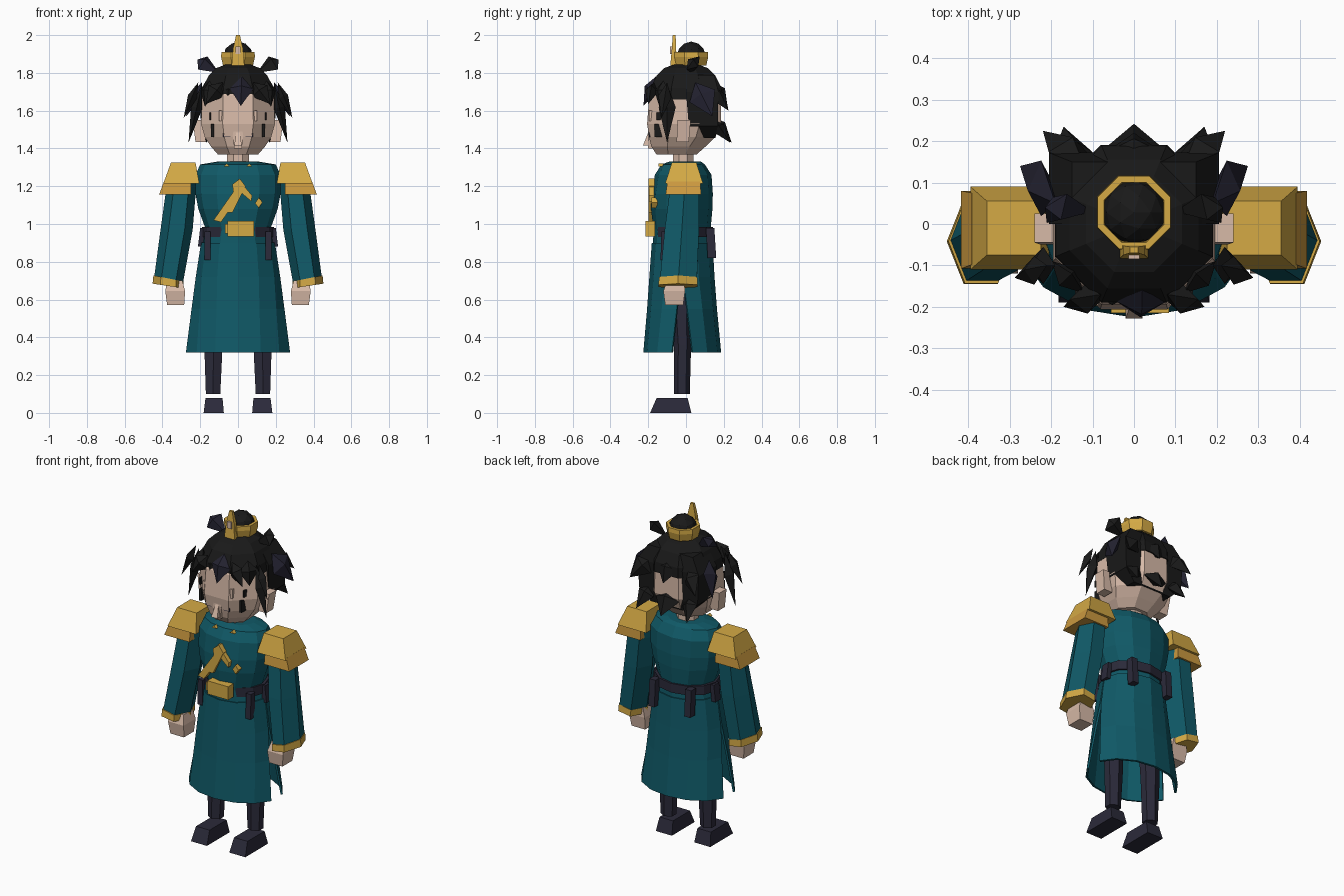
import bpy, bmesh
from math import sin, cos, pi, radians
from mathutils import Vector

cube = bpy.data.objects.get("Cube")
if cube:
    bpy.data.objects.remove(cube)


def material(name, r, g, b):
    m = bpy.data.materials.new(name)
    m.use_nodes = True
    m.diffuse_color = (r, g, b, 1)
    m.node_tree.nodes["Principled BSDF"].inputs["Base Color"].default_value = (r, g, b, 1)
    return m


TEAL = material("teal cloth", .005, .10, .135)
GOLD = material("gold", .66, .40, .06)
AMBER = material("amber gold", .60, .32, .05)
SKIN = material("skin", .68, .49, .39)
HAIR = material("black hair", .010, .010, .010)
TUFT = material("navy hair", .017, .016, .030)
NAVY = material("navy cloth", .024, .023, .042)


def mesh(name, verts, faces, mat):
    me = bpy.data.meshes.new(name)
    me.from_pydata([tuple(v) for v in verts], [], faces)
    bm = bmesh.new()
    bm.from_mesh(me)
    bmesh.ops.recalc_face_normals(bm, faces=bm.faces[:])
    bm.to_mesh(me)
    bm.free()
    me.materials.append(mat)
    ob = bpy.data.objects.new(name, me)
    bpy.context.collection.objects.link(ob)
    return ob


def loft(name, rings, mat, closed=True):
    """Skin a list of point rings; closed lofts are capped at both ends."""
    n = len(rings[0])
    verts = [p for r in rings for p in r]
    faces = [(k*n + i, k*n + (i+1) % n, (k+1)*n + (i+1) % n, (k+1)*n + i)
             for k in range(len(rings) - 1) for i in range(n if closed else n - 1)]
    if closed:
        faces += [tuple(range(n)), tuple(range((len(rings)-1)*n, len(rings)*n))]
    return mesh(name, verts, faces, mat)


def ring(n, cx, cy, z, rx, ry, phase=0.0, tilt=0.0):
    pts = []
    for i in range(n):
        a = 2*pi*i/n + phase
        x = rx*cos(a)
        pts.append((cx + x, cy + ry*sin(a), z + tilt*x))
    return pts


def rect(x0, x1, y0, y1, z):
    return [(x0, y0, z), (x1, y0, z), (x1, y1, z), (x0, y1, z)]


def box(name, x0, x1, y0, y1, z0, z1, mat):
    return loft(name, [rect(x0, x1, y0, y1, z0), rect(x0, x1, y0, y1, z1)], mat)


def tuft(name, root, tip, width, thick, out, mat, belly=.4):
    """Four-sided lock of hair: widest at the belly, flattened along 'out'."""
    a, b = Vector(root), Vector(tip)
    d = (b - a).normalized()
    side = d.cross(Vector(out)).normalized()
    up = side.cross(d)
    c = a.lerp(b, belly)
    v = [a, b, c + side*width, c + up*thick, c - side*width, c - up*thick]
    f = [(e, 2 + i, 2 + (i+1) % 4) for e in (0, 1) for i in range(4)]
    return mesh(name, v, f, mat)


def plate(name, pts, y0, y1, mat):
    return loft(name, [[(x, y0, z) for x, z in pts], [(x, y1, z) for x, z in pts]], mat)


def body_ring(z, rx, yf, yb):
    return ring(12, 0, (yf + yb)/2, z, rx, (yb - yf)/2)


# Coat bodice
loft("coat_bodice", [body_ring(*r) for r in (
    (.88, .19, -.175, .135), (.97, .17, -.172, .13), (1.08, .21, -.185, .14),
    (1.16, .225, -.182, .142), (1.26, .225, -.165, .135),
    (1.315, .20, -.13, .10), (1.33, .11, -.09, .08))], TEAL)

# Coat skirt: front and back panels with open side slits
SKIRT = ((.90, .19, -.175, .135, 0), (.72, .218, -.188, .145, .02),
         (.55, .243, -.20, .158, .14), (.32, .28, -.22, .18, .26))
for name, start in (("skirt_back", 0), ("skirt_front", pi)):
    rows = []
    for z, rx, yf, yb, gap in SKIRT:
        angles = [start + gap + (pi - 2*gap)*i/6 for i in range(7)]
        rows.append([(rx*cos(a), (yf+yb)/2 + (yb-yf)/2*sin(a), z) for a in angles])
    panel = loft(name, rows, TEAL, closed=False)
    solid = panel.modifiers.new("Thickness", 'SOLIDIFY')
    solid.thickness = .012
    solid.offset = 0

# Belt, buckle and chest ornament
loft("belt", [body_ring(z, .19, -.169, .142) for z in (.93, .985)], NAVY)
box("buckle", -.055, .085, -.215, -.165, .935, 1.015, GOLD)
box("buckle_tab", -.07, -.055, -.205, -.165, .95, 1.0, GOLD)
plate("chest_sash", [(-.13, 1.02), (-.09, 1.01), (-.055, 1.06), (-.03, 1.06),
                     (.04, 1.20), (.01, 1.24), (-.03, 1.21), (-.025, 1.17)], -.198, -.165, GOLD)
plate("chest_sash_end", [(.0, 1.24), (.075, 1.15), (.07, 1.12), (.0, 1.18)], -.195, -.165, GOLD)
plate("chest_medal", [(.09, 1.11), (.11, 1.085), (.13, 1.115), (.11, 1.14)], -.182, -.15, GOLD)

for s, side in ((1, "left_"), (-1, "right_")):
    def sx(rings):
        return [[(s*x, y, z) for x, y, z in r] for r in rings]

    # Sleeve, cuff and hand
    loft(side + "sleeve", sx([
        ring(6, .29, -.01, 1.26, .07, .085), ring(6, .305, -.01, 1.15, .08, .092),
        ring(6, .325, -.022, .97, .085, .105), ring(6, .368, -.04, .70, .076, .113, 0, .2)]), TEAL)
    loft(side + "cuff", sx([ring(6, .37, -.042, .672, .082, .119, 0, .15),
                            ring(6, .368, -.042, .712, .08, .117, 0, .2)]), GOLD)
    loft(side + "hand", sx([rect(.285, .375, -.11, -.015, .57),
                            rect(.28, .385, -.12, -.005, .645),
                            rect(.295, .375, -.10, -.01, .70)]), SKIN)
    # Shoulder board
    loft(side + "epaulette", sx([rect(.205, .395, -.11, .09, 1.215),
                                 rect(.225, .355, -.075, .055, 1.325)]), GOLD)
    loft(side + "epaulette_fringe", sx([rect(.25, .418, -.108, .08, 1.155),
                                        rect(.25, .392, -.098, .075, 1.225)]), AMBER)
    # Leg and shoe
    loft(side + "leg", sx([ring(6, .132, -.022, .10, .044, .042, pi/6),
                           ring(6, .13, -.018, .36, .056, .045, pi/6),
                           ring(6, .13, -.025, .55, .06, .055, pi/6),
                           ring(6, .11, -.02, .88, .065, .06, pi/6)]), NAVY)
    loft(side + "shoe", sx([rect(.075, .182, -.19, .028, 0),
                            rect(.082, .172, -.155, .008, .08)]), NAVY)
    # Straps hanging from the belt
    loft(side + "front_strap", sx([rect(.145, .178, -.135, -.095, .81),
                                   rect(.145, .178, -.13, -.09, .96)]), NAVY)
    loft(side + "back_strap", sx([rect(.10, .14, .115, .16, .82),
                                  rect(.10, .14, .105, .15, .98)]), NAVY)
    loft(side + "side_pouch", sx([rect(.185, .212, -.03, .02, .88),
                                  rect(.175, .20, -.03, .02, .98)]), NAVY)
    # Ear and eye
    loft(side + "ear", sx([rect(.17, .225, -.05, .015, 1.435),
                           rect(.18, .24, -.045, .025, 1.55)]), SKIN)
    box(side + "eye", *sorted((s*.04, s*.08)), -.196, -.17, 1.46, 1.53, NAVY)
    loft(side + "eye_corner", sx([rect(.128, .142, -.168, -.12, 1.46),
                                  rect(.128, .142, -.168, -.12, 1.53)]), HAIR)
    loft(side + "temple_mark", sx([rect(.143, .151, -.156, -.11, 1.55),
                                   rect(.143, .151, -.156, -.11, 1.59)]), HAIR)
    # Collar pin
    plate(side + "collar_pin", [(s*.045, 1.305), (s*.075, 1.305), (s*.06, 1.32)],
          -.145, -.12, GOLD)

    # Locks of hair that come in pairs
    def lock(name, root, tip, w, t, out, mat=HAIR, belly=.4):
        flip = lambda p: (s*p[0], p[1], p[2])
        tuft(side + name, flip(root), flip(tip), w, t, flip(out), mat, belly)

    lock("temple_lock", (.19, -.10, 1.74), (.262, -.10, 1.43), .045, .03, (1, 0, 0))
    lock("temple_lock_outer", (.21, -.10, 1.75), (.288, -.13, 1.56), .035, .025, (1, 0, 0))
    lock("fringe_lock", (.08, -.17, 1.75), (.17, -.20, 1.635), .05, .035, (0, -1, 0))
    lock("fringe_point", (.05, -.15, 1.74), (.055, -.195, 1.64), .05, .03, (0, -1, 0))
    lock("brow_point", (.15, -.12, 1.76), (.175, -.14, 1.62), .055, .03, (1, -1, 0))
    lock("side_lock", (.19, .05, 1.75), (.275, .14, 1.57), .075, .035, (1, 0, 0), TUFT)
    lock("crown_lock", (.10, .03, 1.80), (.215, .04, 1.87), .055, .035, (0, -1, 1),
         HAIR if s > 0 else TUFT, .75)
    lock("back_lock", (.12, .14, 1.72), (.22, .225, 1.60), .06, .04, (0, 1, 0))
    lock("nape_lock", (.13, .13, 1.56), (.17, .235, 1.43), .05, .035, (0, 1, 0))

# Neck, head and facial features
loft("neck", [ring(8, 0, -.015, z, .062, .058, pi/8) for z in (1.29, 1.42)], SKIN)
loft("head", [ring(8, 0, cy, z, r, r, pi/8) for z, cy, r in (
    (1.368, -.05, .115), (1.41, -.04, .155), (1.46, -.02, .19),
    (1.53, -.01, .212), (1.68, -.005, .205), (1.78, 0, .15))], SKIN)
box("brow_ridge", -.10, .10, -.197, -.16, 1.545, 1.60, SKIN)
box("forehead", -.075, .075, -.19, -.16, 1.60, 1.63, SKIN)
plate("nose_bridge", [(-.02, 1.40), (.02, 1.40), (.028, 1.47), (.012, 1.55),
                      (-.012, 1.55), (-.028, 1.47)], -.20, -.16, SKIN)
loft("nose", [rect(-.02, .02, -.228, -.18, 1.415), rect(-.01, .01, -.20, -.18, 1.485)], SKIN)

# Hair cap and back hair
loft("hair_cap", [ring(8, 0, 0, z, r, r, pi/8) for z, r in (
    (1.66, .207), (1.72, .203), (1.785, .168), (1.825, .125), (1.845, .07))], HAIR)
loft("back_hair", [rect(-w, w, y0, y1, z) for w, y0, y1, z in (
    (.13, .05, .155, 1.455), (.195, .015, .168, 1.52), (.205, .0, .172, 1.70),
    (.15, .0, .15, 1.79))], HAIR)
tuft("fringe_centre", (.02, -.16, 1.78), (.015, -.225, 1.625), .062, .035, (0, -1, 0), TUFT)
tuft("back_centre_upper", (0, .14, 1.75), (0, .22, 1.62), .07, .04, (0, 1, 0), HAIR)
tuft("back_centre_lower", (0, .13, 1.57), (0, .242, 1.43), .08, .04, (0, 1, 0), HAIR)

# Topknot with its coronet
bm = bmesh.new()
bmesh.ops.create_icosphere(bm, subdivisions=2, radius=.078)
bun_mesh = bpy.data.meshes.new("topknot")
bm.to_mesh(bun_mesh)
bm.free()
bun_mesh.materials.append(HAIR)
bun = bpy.data.objects.new("topknot", bun_mesh)
bun.location = (0, .028, 1.888)
bpy.context.collection.objects.link(bun)

profile = [(1.84, .086), (1.885, .097), (1.91, .095), (1.91, .078), (1.84, .07)]
band = [ring(8, 0, .028, z, r, r, pi/8) for z, r in profile]
loft("coronet", band + band[:1], GOLD).data.validate()
loft("coronet_spire", [rect(-.034, .034, -.083, -.05, 1.84), rect(-.026, .026, -.075, -.052, 1.93),
                       rect(-.01, .01, -.07, -.055, 2.0)], GOLD)
box("coronet_gem", -.013, .013, -.085, -.06, 1.90, 1.94, SKIN)
